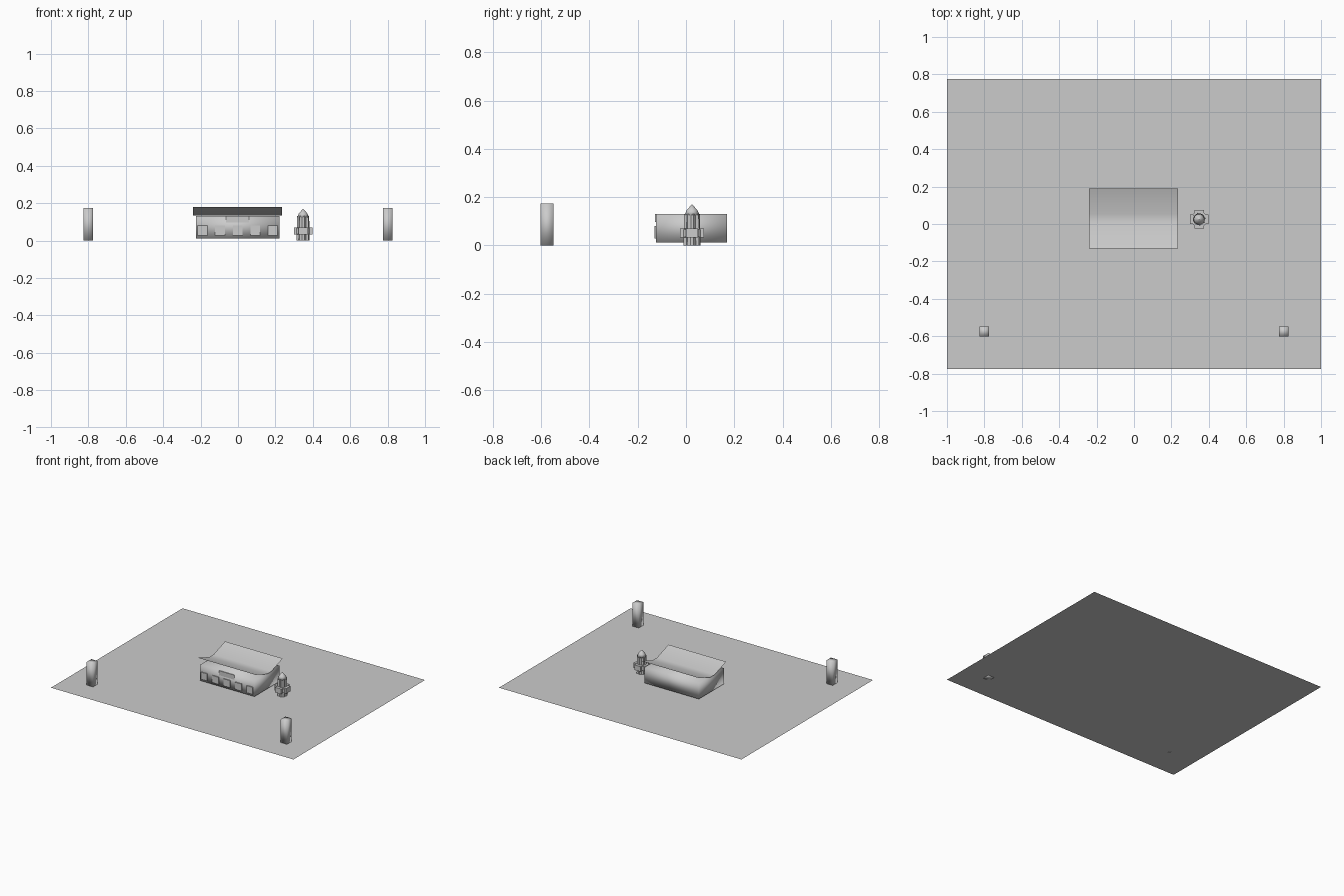
import bpy, bmesh, math

if "Cube" in bpy.data.objects:
    bpy.data.objects.remove(bpy.data.objects["Cube"])

grey = bpy.data.materials.new("pale grey")
grey.diffuse_color = (0.6, 0.6, 0.6, 1)
grey.use_nodes = True
grey.node_tree.nodes["Principled BSDF"].inputs["Base Color"].default_value = grey.diffuse_color


def make(name, bm, smooth=False):
    bmesh.ops.recalc_face_normals(bm, faces=bm.faces)
    for f in bm.faces:
        f.smooth = smooth
    me = bpy.data.meshes.new(name)
    bm.to_mesh(me)
    bm.free()
    me.materials.append(grey)
    ob = bpy.data.objects.new(name, me)
    bpy.context.collection.objects.link(ob)
    return ob


def box(name, x, y, z, smooth=False):
    bm = bmesh.new()
    bmesh.ops.create_cube(bm, size=1)
    for v in bm.verts:
        for i, (a, b) in enumerate((x, y, z)):
            v.co[i] = b if v.co[i] > 0 else a
    return make(name, bm, smooth)


def sheet(name, x0, x1, profile, smooth=False):
    # strip of quads following a (y, z) profile, facing up
    bm = bmesh.new()
    rows = [[bm.verts.new((x, y, z)) for x in (x0, x1)] for y, z in profile]
    for a, b in zip(rows, rows[1:]):
        bm.faces.new((a[0], a[1], b[1], b[0]))
    return make(name, bm, smooth)


def lathe(name, cx, cy, rings, n, inner=1.0, smooth=False):
    # stacked rings of (radius, z); every second point pulled in to make flutes
    bm = bmesh.new()
    loops = []
    for r, z in rings:
        loop = []
        for i in range(n):
            a = 2 * math.pi * (i + 0.5) / n
            k = r * (inner if i % 2 else 1)
            loop.append(bm.verts.new((cx + k * math.cos(a), cy + k * math.sin(a), z)))
        loops.append(loop)
    for a, b in zip(loops, loops[1:]):
        for i in range(n):
            j = (i + 1) % n
            bm.faces.new((a[i], a[j], b[j], b[i]))
    bm.faces.new(loops[0])
    bm.faces.new(loops[-1])
    return make(name, bm, smooth)


# ground
sheet("ground", -1, 1, [(-0.775, 0), (0.775, 0)])

# building body and upswept butterfly roof
box("building_walls", (-0.225, 0.222), (-0.124, 0.17), (0.012, 0.13), True)
sheet("butterfly_roof", -0.24, 0.236,
      [(-0.13, 0.18), (0.005, 0.134), (0.055, 0.134), (0.19, 0.18)], True)

# front windows and sign board
for i in range(5):
    cx = -0.19 + 0.094 * i
    box("front_window", (cx - 0.026, cx + 0.026), (-0.13, -0.122), (0.028, 0.08))
box("sign_board", (-0.065, 0.06), (-0.129, -0.122), (0.096, 0.13))

# gate posts
for s in (-1, 1):
    box("gate_post", (s * 0.8 - 0.026, s * 0.8 + 0.026), (-0.602, -0.548), (0, 0.173), True)

# fluted tower with pointed tip and collar
tx, ty = 0.348, 0.025
lathe("tower_shaft", tx, ty, [(0.036, 0), (0.033, 0.13)], 16, 0.78)
lathe("tower_tip", tx, ty, [(0.032, 0.125), (0.023, 0.145), (0.001, 0.17)], 16, 1.0, True)
lathe("tower_collar", tx, ty, [(0.046, 0.035), (0.046, 0.066)], 8)
for w, d in ((0.049, 0.025), (0.025, 0.049)):
    box("collar_block", (tx - w, tx + w), (ty - d, ty + d), (0.032, 0.07))
